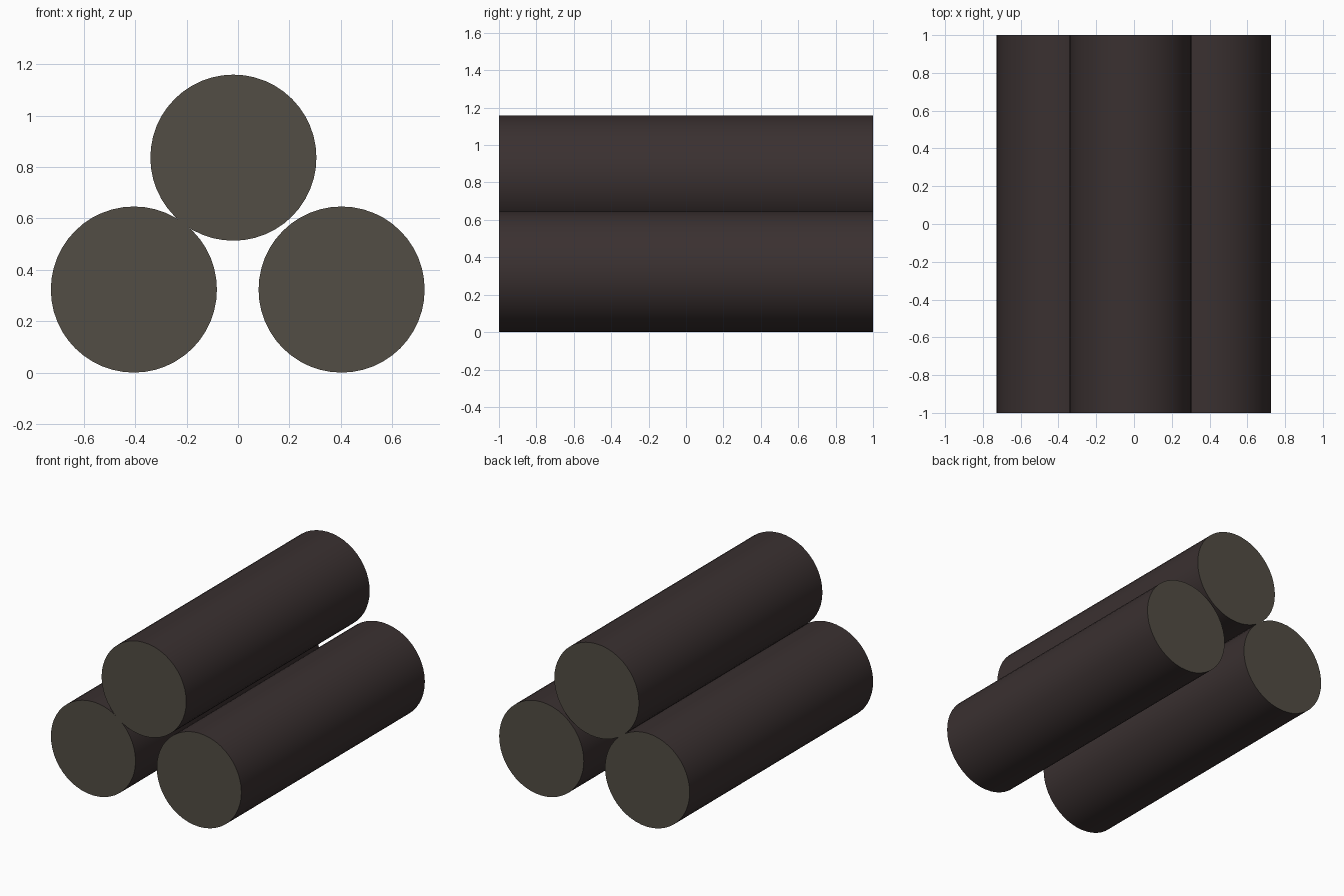
import bpy
import math

if "Cube" in bpy.data.objects:
    bpy.data.objects.remove(bpy.data.objects["Cube"])


def make_material(name, rgb):
    mat = bpy.data.materials.new(name)
    mat.diffuse_color = (*rgb, 1.0)
    mat.use_nodes = True
    mat.node_tree.nodes["Principled BSDF"].inputs["Base Color"].default_value = mat.diffuse_color
    return mat


bark = make_material("dark_brown_bark", (0.042, 0.030, 0.030))
cut_wood = make_material("grey_olive_cut_end", (0.084, 0.074, 0.058))

RADIUS = 0.323
LENGTH = 2.0


def make_log(name, x, z):
    # Log lying along y, with cut ends in a second colour
    bpy.ops.mesh.primitive_cylinder_add(
        vertices=48, radius=RADIUS, depth=LENGTH,
        location=(x, 0, z), rotation=(math.pi / 2, 0, 0))
    log = bpy.context.object
    log.name = name
    log.data.materials.append(bark)
    log.data.materials.append(cut_wood)
    for face in log.data.polygons:
        face.material_index = 1 if abs(face.normal.z) > 0.9 else 0
    bpy.ops.object.shade_smooth_by_angle(angle=math.radians(30))


# Two logs on the ground, one resting on top
make_log("left_log", -0.405, RADIUS)
make_log("right_log", 0.403, RADIUS)
make_log("top_log", -0.018, 0.836)
